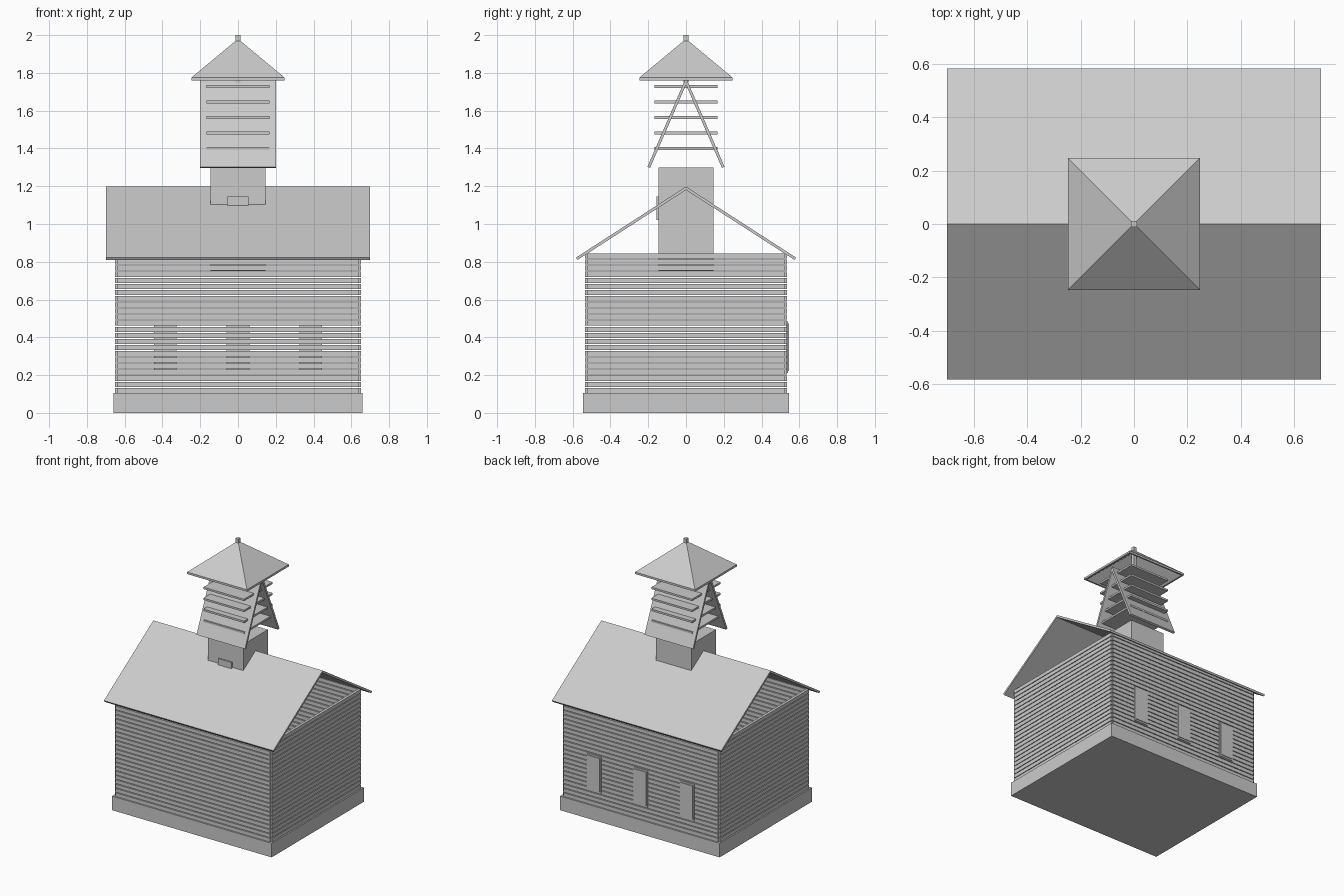
import bpy, bmesh, math

if "Cube" in bpy.data.objects:
    bpy.data.objects.remove(bpy.data.objects["Cube"])

grey = bpy.data.materials.new("plain_grey")
grey.diffuse_color = (0.6, 0.6, 0.6, 1)
grey.use_nodes = True
grey.node_tree.nodes["Principled BSDF"].inputs["Base Color"].default_value = grey.diffuse_color


def finish(name, bm):
    bmesh.ops.recalc_face_normals(bm, faces=bm.faces)
    me = bpy.data.meshes.new(name)
    bm.to_mesh(me)
    bm.free()
    me.materials.append(grey)
    ob = bpy.data.objects.new(name, me)
    bpy.context.collection.objects.link(ob)
    return ob


def add_box(bm, x0, x1, y0, y1, z0, z1):
    vs = bmesh.ops.create_cube(bm, size=1)["verts"]
    for v in vs:
        v.co.x = x1 if v.co.x > 0 else x0
        v.co.y = y1 if v.co.y > 0 else y0
        v.co.z = z1 if v.co.z > 0 else z0


def box(name, *dims):
    bm = bmesh.new()
    add_box(bm, *dims)
    return finish(name, bm)


def sloped_panel(name, side, top_z, low_y, low_z, thick, half_x):
    """Slab running from the ridge (y=0) down to (low_y, low_z), cut vertical at the ridge."""
    dy, dz = low_y, low_z - top_z
    length = math.hypot(dy, dz)
    ny, nz = dz / length * thick, -dy / length * thick   # inward offset
    drop = thick * length / dy                           # vertical thickness
    prof = [(0, top_z), (low_y, low_z), (low_y + ny, low_z + nz), (0, top_z - drop)]
    bm = bmesh.new()
    a = [bm.verts.new((-half_x, side * y, z)) for y, z in prof]
    b = [bm.verts.new((half_x, side * y, z)) for y, z in prof]
    bm.faces.new(a)
    bm.faces.new(b)
    for i in range(4):
        j = (i + 1) % 4
        bm.faces.new((a[i], a[j], b[j], b[i]))
    return finish(name, bm)


# foundation
box("foundation", -0.66, 0.66, -0.545, 0.545, 0, 0.105)

# hollow walls of separate horizontal boards with narrow gaps, notched corners
PITCH, BOARD, ROWS = 0.0324, 0.027, 23
for s, fb, lr in ((-1, "front", "left"), (1, "back", "right")):
    bm_y, bm_x = bmesh.new(), bmesh.new()
    for k in range(ROWS):
        z = 0.105 + k * PITCH
        ys = sorted((s * 0.515, s * 0.535))
        xs = sorted((s * 0.63, s * 0.65))
        add_box(bm_y, -0.638, 0.638, *ys, z, z + BOARD)
        add_box(bm_x, *xs, -0.525, 0.525, z, z + BOARD)
    finish(fb + "_wall_boards", bm_y)
    finish(lr + "_wall_boards", bm_x)

# back windows: frame plate with a raised panel
for i, x in enumerate((-0.385, 0, 0.385)):
    box(f"window_frame_{i + 1}", x - 0.06, x + 0.06, 0.53, 0.54, 0.21, 0.485)
    box(f"window_panel_{i + 1}", x - 0.052, x + 0.052, 0.535, 0.545, 0.222, 0.473)

# main roof, open gables
for s, n in ((-1, "front"), (1, "back")):
    sloped_panel(n + "_roof", s, 1.198, 0.583, 0.822, 0.015, 0.70)

# tower base and its small front plate
box("tower_base", -0.145, 0.145, -0.145, 0.145, 0.75, 1.30)
box("tower_plate", -0.055, 0.055, -0.155, -0.14, 1.02, 1.145)

# leaning belfry panels and louvre slats
for s, n in ((-1, "front"), (1, "back")):
    sloped_panel(n + "_belfry_panel", s, 1.775, 0.204, 1.303, 0.015, 0.20)
for i in range(5):
    z = 1.40 + i * 0.082
    box(f"louvre_{i + 1}", -0.168, 0.168, -0.168, 0.168, z - 0.007, z + 0.007)

# hollow pyramid cap
bm = bmesh.new()
corners = [(-1, -1), (1, -1), (1, 1), (-1, 1)]
rings = [[bm.verts.new((x * r, y * r, z)) for x, y in corners]
         for r, z in ((0.247, 1.775), (0.247, 1.76), (0.235, 1.76))]
outer, inner = bm.verts.new((0, 0, 1.98)), bm.verts.new((0, 0, 1.96))
for i in range(4):
    j = (i + 1) % 4
    bm.faces.new((rings[0][i], rings[0][j], outer))
    bm.faces.new((rings[2][j], rings[2][i], inner))
    for a, b in zip(rings, rings[1:]):
        bm.faces.new((a[i], a[j], b[j], b[i]))
finish("belfry_cap", bm)

# finial post
box("finial", -0.012, 0.012, -0.012, 0.012, 1.75, 2.0)
